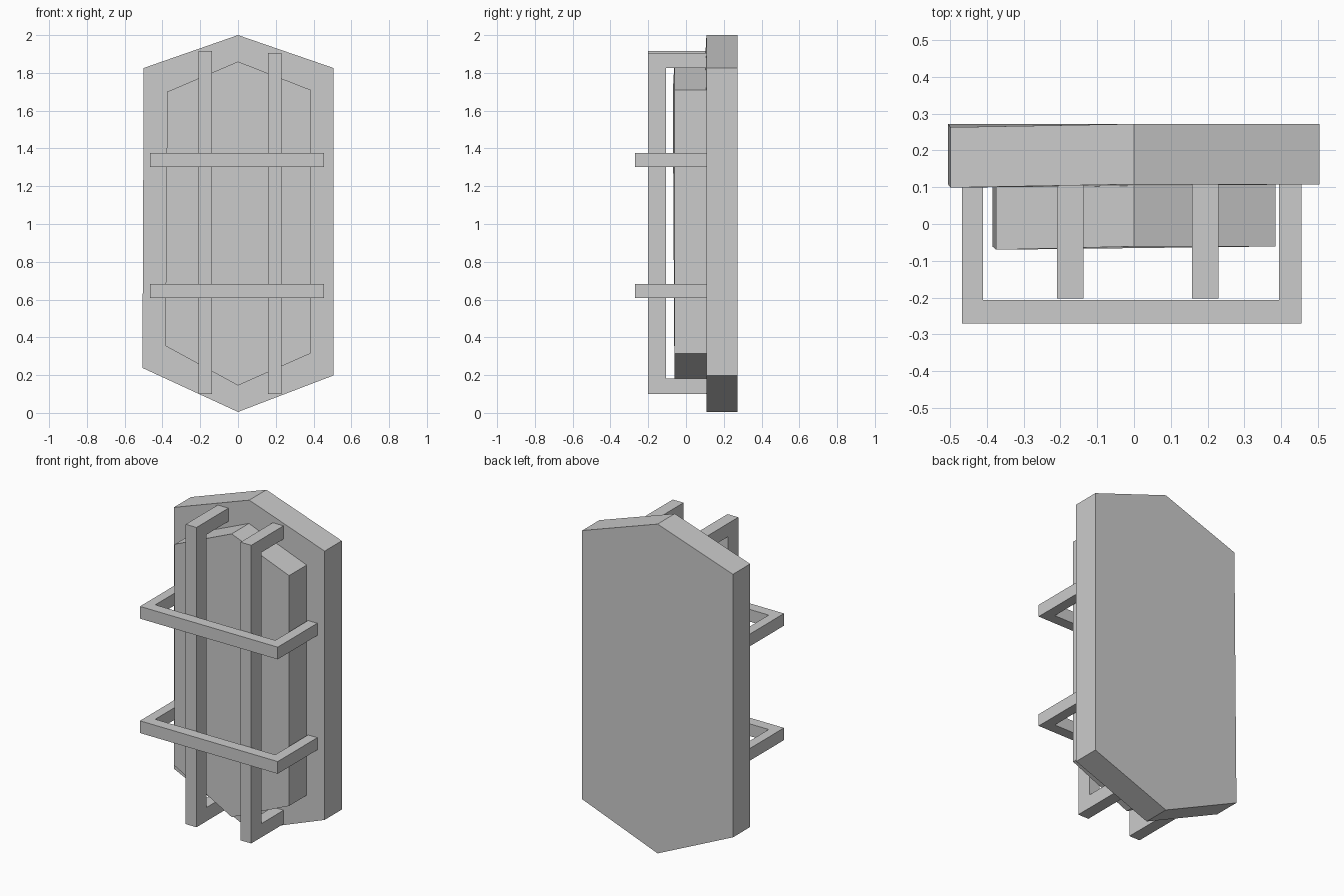
import bpy, bmesh
from mathutils import Vector

if "Cube" in bpy.data.objects:
    bpy.data.objects.remove(bpy.data.objects["Cube"])


def prism(name, points, offset):
    """Solid made by sweeping a closed 3D outline along an offset."""
    bm = bmesh.new()
    offset = Vector(offset)
    a = [bm.verts.new(p) for p in points]
    b = [bm.verts.new(Vector(p) + offset) for p in points]
    bm.faces.new(a)
    bm.faces.new(b[::-1])
    n = len(a)
    for i in range(n):
        j = (i + 1) % n
        bm.faces.new((a[j], a[i], b[i], b[j]))
    bmesh.ops.recalc_face_normals(bm, faces=bm.faces)
    mesh = bpy.data.meshes.new(name)
    bm.to_mesh(mesh)
    bm.free()
    obj = bpy.data.objects.new(name, mesh)
    bpy.context.collection.objects.link(obj)
    return obj


def bracket(lo, hi, leg_lo, leg_hi, front, inner, back):
    """U-shaped outline as (along, y) pairs, open towards the back."""
    return [(lo, back), (lo, front), (hi, front), (hi, back),
            (hi - leg_hi, back), (hi - leg_hi, inner),
            (lo + leg_lo, inner), (lo + leg_lo, back)]


# Slightly skewed hexagonal back slab and raised panel
prism("back_slab", [
    (0, 0.108, 2.0), (0.505, 0.108, 1.826), (0.505, 0.108, 0.198),
    (0, 0.108, 0.005), (-0.506, 0.108, 0.238), (-0.499, 0.099, 1.826),
], (0, 0.164, 0))
prism("raised_panel", [
    (0, -0.061, 1.86), (0.385, -0.061, 1.71), (0.385, -0.061, 0.315),
    (0, -0.061, 0.145), (-0.385, -0.061, 0.355), (-0.375, -0.07, 1.70),
], (0, 0.171, 0))

# Two upright straps
for side, x, top in (("left", -0.209, 1.916), ("right", 0.158, 1.906)):
    outline = bracket(0.1, top, 0.083, 0.08, -0.202, -0.105, 0.109)
    prism(side + "_upright_strap", [(x, y, z) for z, y in outline], (0.072, 0, 0))

# Two cross straps, wrapping outside the uprights
for level, z in (("lower", 0.609), ("upper", 1.302)):
    outline = bracket(-0.467, 0.456, 0.057, 0.062, -0.271, -0.206, 0.109)
    prism(level + "_cross_strap", [(x, y, z) for x, y in outline], (0, 0, 0.074))
